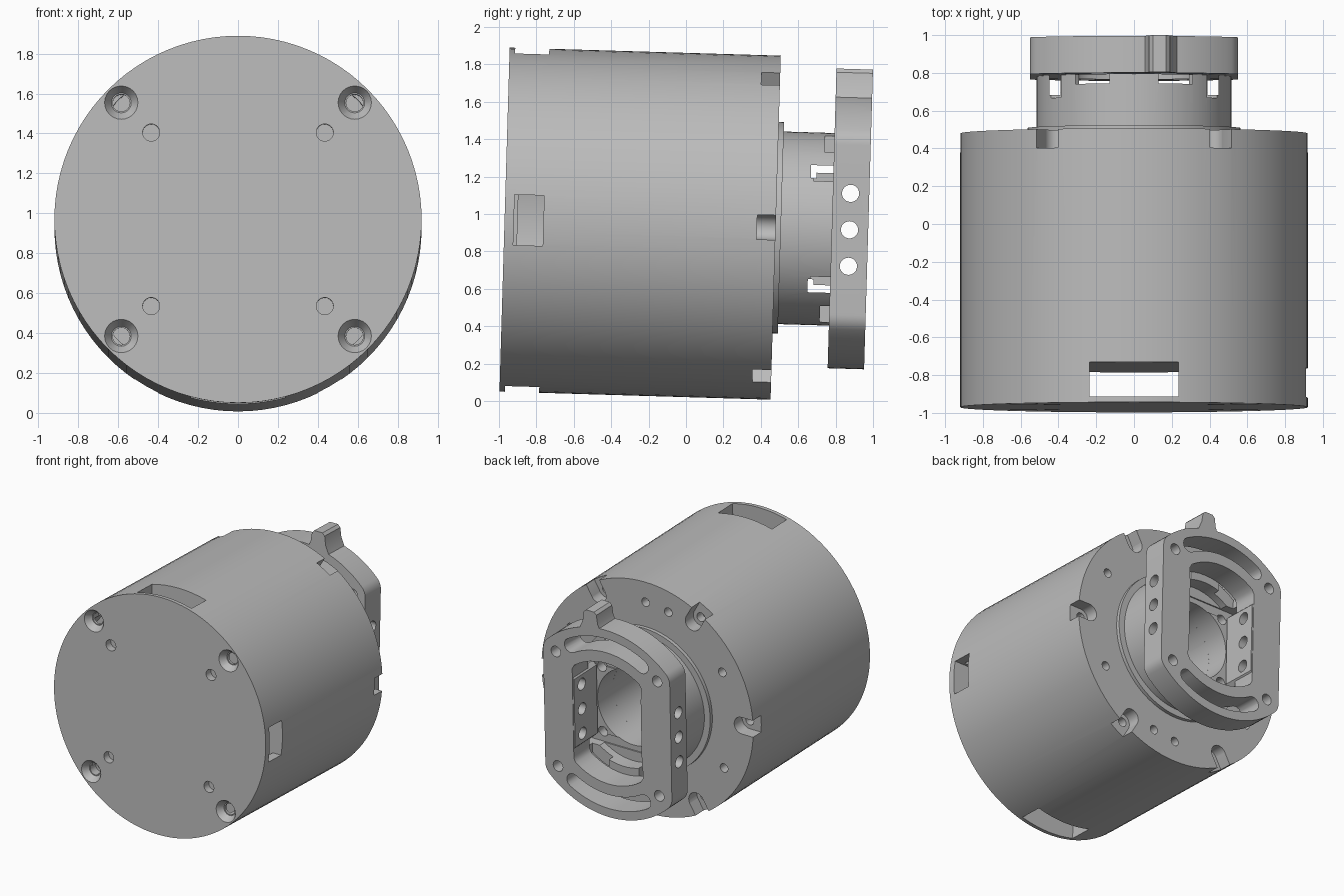
import bpy, bmesh, math
from mathutils import Matrix, Vector

cube = bpy.data.objects.get("Cube")
if cube:
    bpy.data.objects.remove(cube, do_unlink=True)

grey = bpy.data.materials.new("plain_grey")
grey.use_nodes = True
colour = (0.5, 0.5, 0.5, 1)
grey.diffuse_color = colour
grey.node_tree.nodes["Principled BSDF"].inputs["Base Color"].default_value = colour

# The motor axis runs along local y and is pitched slightly downwards
PITCH = Matrix.Translation((0, -0.97, 0.97)) @ Matrix.Rotation(math.radians(-1.7), 4, 'X')


def polar(r, deg):
    return r * math.cos(math.radians(deg)), r * math.sin(math.radians(deg))


def arc(r, a0, a1, n, cx=0, cz=0):
    pts = [polar(r, a0 + (a1 - a0) * i / n) for i in range(n + 1)]
    return [(x + cx, z + cz) for x, z in pts]


def rod(bm, r, y0, y1, x=0, z=0, r2=None, n=24):
    """Cylinder or cone along y."""
    m = Matrix.Translation((x, (y0 + y1) / 2, z)) @ Matrix.Rotation(-math.pi / 2, 4, 'X')
    bmesh.ops.create_cone(bm, cap_ends=True, segments=n, radius1=r,
                          radius2=r if r2 is None else r2, depth=y1 - y0, matrix=m)


def box(bm, x, y, z, turn=0):
    """Box from (low, high) ranges, turned about the motor axis."""
    mid = Vector([sum(v) / 2 for v in (x, y, z)])
    size = [v[1] - v[0] for v in (x, y, z)]
    m = Matrix.Rotation(math.radians(-turn), 4, 'Y') @ Matrix.Translation(mid)
    bmesh.ops.create_cube(bm, size=1, matrix=m @ Matrix.Diagonal((*size, 1)))


def prism(bm, pts, y0, y1):
    """Extrude an xz outline along y."""
    face = bm.faces.new([bm.verts.new((x, y0, z)) for x, z in pts])
    out = bmesh.ops.extrude_face_region(bm, geom=[face])
    moved = [v for v in out["geom"] if isinstance(v, bmesh.types.BMVert)]
    bmesh.ops.translate(bm, verts=moved, vec=(0, y1 - y0, 0))


def lathe(bm, profile, n=96):
    """Revolve a closed (radius, y) profile about the motor axis."""
    rings = []
    for i in range(n):
        c, s = polar(1, 360 * i / n)
        rings.append([bm.verts.new((r * c, y, r * s)) for r, y in profile])
    for a, b in zip(rings, rings[1:] + rings[:1]):
        for j in range(len(profile)):
            k = (j + 1) % len(profile)
            bm.faces.new((a[j], a[k], b[k], b[j]))


def make(name, bm):
    bmesh.ops.recalc_face_normals(bm, faces=bm.faces[:])
    mesh = bpy.data.meshes.new(name)
    bm.to_mesh(mesh)
    bm.free()
    mesh.materials.append(grey)
    ob = bpy.data.objects.new(name, mesh)
    bpy.context.scene.collection.objects.link(ob)
    return ob


def combine(ob, bm, operation='DIFFERENCE'):
    """Apply a boolean with a temporary helper."""
    helper = make("helper", bm)
    helper.hide_render = True
    mod = ob.modifiers.new("cut", 'BOOLEAN')
    mod.operation, mod.solver, mod.object = operation, 'EXACT', helper
    mod.use_self = True
    deps = bpy.context.evaluated_depsgraph_get()
    mesh = bpy.data.meshes.new_from_object(ob.evaluated_get(deps))
    ob.modifiers.clear()
    ob.data = mesh
    bpy.data.objects.remove(helper, do_unlink=True)


def finish(ob):
    ob.matrix_world = PITCH
    bpy.ops.object.select_all(action='DESELECT')
    ob.select_set(True)
    bpy.context.view_layer.objects.active = ob
    bpy.ops.object.shade_smooth_by_angle(angle=math.radians(30))


SIGNS = (-1, 1)
CORNERS = [(sx, sz) for sx in SIGNS for sz in SIGNS]

# Motor housing
bm = bmesh.new()
rod(bm, 0.92, 0, 1.45, n=96)
housing = make("motor_housing", bm)

# Inner chamber, then cable windows at the top, bottom and one side
bm = bmesh.new()
rod(bm, 0.85, 0.07, 0.21, n=64)
combine(housing, bm)
bm = bmesh.new()
box(bm, (-0.235, 0.235), (0.03, 0.212), (-1, 1))
box(bm, (0.7, 1), (0.05, 0.208), (-0.135, 0.135))
combine(housing, bm)

# Countersunk screw holes and dowel holes in the front cover
bm = bmesh.new()
for sx, sz in CORNERS:
    rod(bm, 0.085, -0.002, 0.05, sx * 0.585, sz * 0.585, r2=0.05)
    rod(bm, 0.043, 0.02, 0.12, sx * 0.585, sz * 0.585)
    rod(bm, 0.043, -0.02, 0.06, sx * 0.435, sz * 0.435)
combine(housing, bm)

# Rim notches, rear screw holes and the central bore
bm = bmesh.new()
for a in range(0, 360, 60):
    x, z = polar(0.82, a)
    box(bm, (0.82, 1), (1.35, 1.5), (-0.066, 0.066), a)
    rod(bm, 0.066, 1.35, 1.5, x, z)
    rod(bm, 0.035, 1.28, 1.4, x, z)
for a in [*range(30, 360, 60), 105, 285]:
    rod(bm, 0.034, 1.38, 1.5, *polar(0.76, a), n=16)
rod(bm, 0.3, 1.1, 1.5, n=64)
rod(bm, 0.13, 1.0, 1.2, n=32)
combine(housing, bm)
finish(housing)

# Output hub with flange and raised rim
bm = bmesh.new()
lathe(bm, [(0.3, 1.44), (0.565, 1.44), (0.565, 1.478), (0.515, 1.478),
           (0.515, 1.752), (0.42, 1.752), (0.42, 1.64), (0.3, 1.64)])
hub = make("output_hub", bm)

# Slots that split the rim into lugs, and screw holes in the hub face
bm = bmesh.new()
for s in SIGNS:
    box(bm, sorted((s * 0.39, s * 0.447)), (1.645, 1.8), (-0.6, 0.6))
    box(bm, sorted((s * 0.13, s * 0.31)), (1.7, 1.8), (-0.6, 0.6))
    box(bm, (-0.6, 0.6), (1.63, 1.8), sorted((s * 0.27, s * 0.34)))
for a in range(45, 360, 90):
    rod(bm, 0.04, 1.56, 1.66, *polar(0.365, a), n=16)
combine(hub, bm)
finish(hub)

# Horn bracket: rounded plate with flat sides
ex, ez, er = 0.44, 0.455, 0.11
tilt = math.degrees(math.atan2(ez, ex))
outer = math.hypot(ex, ez) + er
half = (arc(er, 0, tilt, 6, ex, ez) + arc(outer, tilt, 180 - tilt, 28)[1:-1]
        + arc(er, 180 - tilt, 180, 6, -ex, ez))
bm = bmesh.new()
prism(bm, half + [(-x, -z) for x, z in half], 1.75, 1.945)
bracket = make("horn_bracket", bm)

# Index tab on the bracket's upper edge
bm = bmesh.new()
tab = [(0.04, 0.7), (0.23, 0.7), (0.2, 0.77), (0.19, 0.84), (0.17, 0.86),
       (0.1, 0.86), (0.08, 0.84), (0.07, 0.77)]
prism(bm, tab, 1.75, 1.945)
combine(bracket, bm, 'UNION')

# Central opening, crescent slots, corner holes
bm = bmesh.new()
prism(bm, [(max(-0.3, min(0.3, x)), z) for x, z in arc(0.48, 0, 354, 59)], 1.7, 2)
for s in SIGNS:
    slot = (arc(0.675, 60, 120, 20) + arc(0.055, 120, 300, 8, *polar(0.62, 120))[1:-1]
            + arc(0.565, 120, 60, 20) + arc(0.055, 240, 420, 8, *polar(0.62, 60))[1:-1])
    prism(bm, [(x, s * z) for x, z in slot], 1.7, 2)
for sx, sz in CORNERS:
    rod(bm, 0.042, 1.7, 2, sx * ex, sz * ez)
combine(bracket, bm)

# Inner pads behind the side bars
bm = bmesh.new()
for s in SIGNS:
    pad = [(0.29, -0.27), (0.32, -0.3), (0.388, -0.3), (0.388, 0.3), (0.32, 0.3), (0.29, 0.27)]
    prism(bm, [(s * x, z) for x, z in pad], 1.66, 1.94)
combine(bracket, bm, 'UNION')

# Cross holes through both side bars
bm = bmesh.new()
for z in (-0.195, 0, 0.195):
    m = Matrix.Translation((0, 1.845, z)) @ Matrix.Rotation(math.pi / 2, 4, 'Y')
    bmesh.ops.create_cone(bm, cap_ends=True, segments=24, radius1=0.046,
                          radius2=0.046, depth=1.4, matrix=m)
combine(bracket, bm)
finish(bracket)
